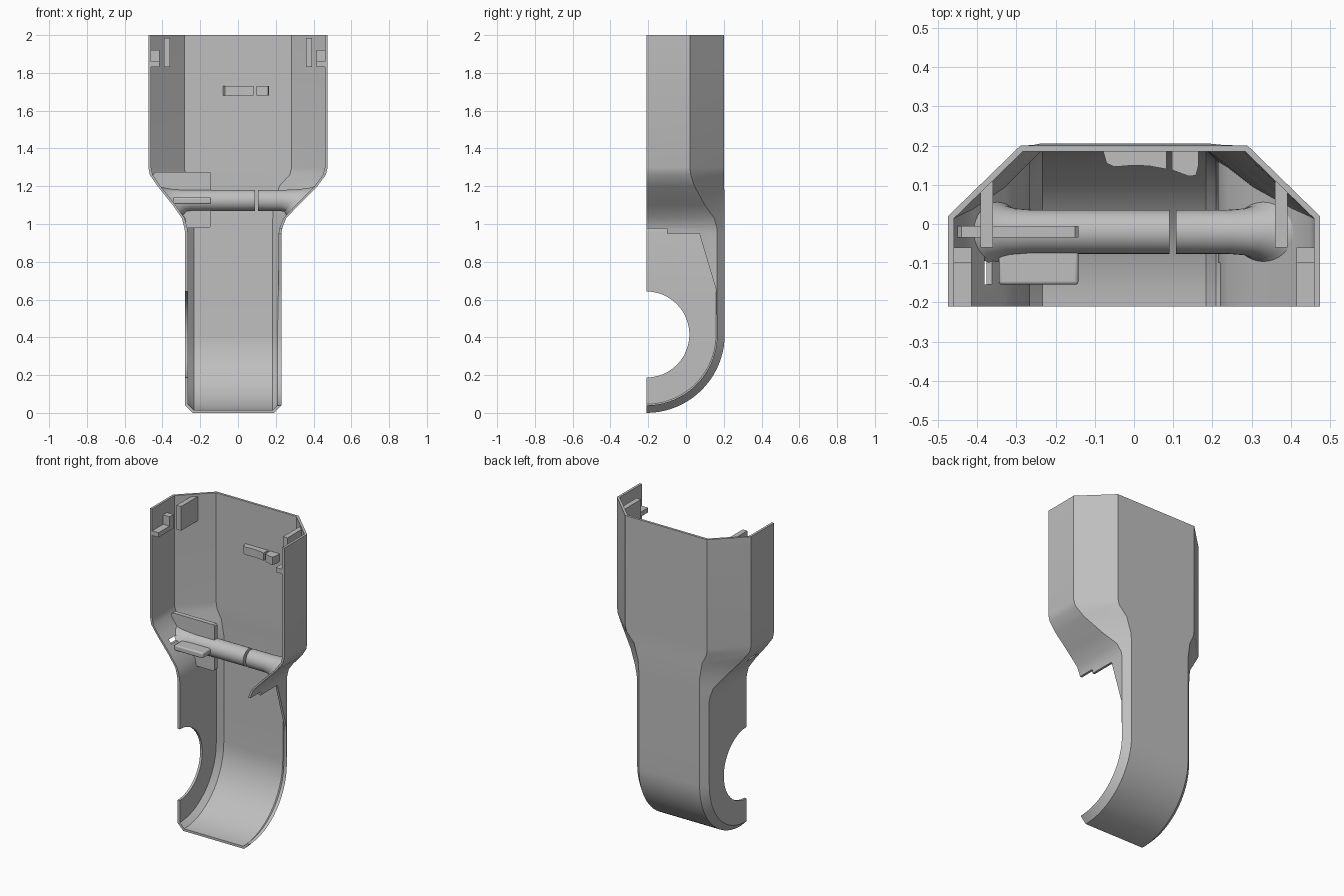
import bpy, bmesh, math

if "Cube" in bpy.data.objects:
    bpy.data.objects.remove(bpy.data.objects["Cube"], do_unlink=True)

grey = bpy.data.materials.new("plain grey")
grey.use_nodes = True
colour = (0.52, 0.52, 0.52, 1)
grey.diffuse_color = colour
grey.node_tree.nodes["Principled BSDF"].inputs["Base Color"].default_value = colour

FRONT, MID, R = -0.21, 0.415, 0.415   # open front plane, height and radius of the bottom curve


def finish(name, bm):
    bmesh.ops.recalc_face_normals(bm, faces=bm.faces)
    mesh = bpy.data.meshes.new(name)
    bm.to_mesh(mesh)
    bm.free()
    ob = bpy.data.objects.new(name, mesh)
    bpy.context.collection.objects.link(ob)
    mesh.materials.append(grey)
    return ob


def loft(name, rings):
    """Closed solid through equal-length rings of points."""
    bm = bmesh.new()
    vs = [[bm.verts.new(p) for p in ring] for ring in rings]
    n = len(vs[0])
    for a, b in zip(vs, vs[1:]):
        for i in range(n):
            j = (i + 1) % n
            bm.faces.new((a[i], a[j], b[j], b[i]))
    bm.faces.new(vs[0])
    bm.faces.new(vs[-1])
    return finish(name, bm)


def prism(name, pts, lo, hi, axis="z"):
    if axis == "z":
        return loft(name, [[(x, y, h) for x, y in pts] for h in (lo, hi)])
    return loft(name, [[(h, y, z) for y, z in pts] for h in (lo, hi)])


def box(name, x0, x1, y0, y1, z0, z1, bevel=0):
    ob = prism(name, [(x0, y0), (x1, y0), (x1, y1), (x0, y1)], z0, z1)
    if bevel:
        mod = ob.modifiers.new("rounding", "BEVEL")
        mod.width, mod.segments = bevel, 3
    return ob


def cut(target, cutter):
    mod = target.modifiers.new("cut", "BOOLEAN")
    mod.operation, mod.solver, mod.object = "DIFFERENCE", "EXACT", cutter
    cutter.hide_render = True
    bpy.context.view_layer.objects.active = target
    bpy.ops.object.modifier_apply(modifier=mod.name)
    bpy.data.objects.remove(cutter, do_unlink=True)


# Channel section: outer outline followed by the parallel inner outline
def section(xl, xr, bl, br, yc, yb, front=FRONT, t=0.015):
    k = t * 0.414
    return [(-xl, front), (-xl, yc), (-bl, yb), (br, yb), (xr, yc), (xr, front),
            (xr - t, front), (xr - t, yc - k), (br - k, yb - t),
            (-bl + k, yb - t), (-xl + t, yc - k), (-xl + t, front)]


# Shell: wide top, necked transition, straight handle, curved bottom
handle = (0.28, 0.23, 0.24, 0.19, 0.165, 0.205)
profile = [
    (2.0, (0.475, 0.475, 0.29, 0.29, 0.02, 0.2)),
    (1.3, (0.475, 0.475, 0.29, 0.29, 0.02, 0.2)),
    (1.26, (0.467, 0.465, 0.285, 0.28, 0.025, 0.2)),
    (1.2, (0.425, 0.42, 0.255, 0.225, 0.045, 0.202)),
    (1.1, (0.345, 0.32, 0.24, 0.195, 0.1, 0.205)),
    (1.03, (0.297, 0.255, 0.24, 0.19, 0.15, 0.205)),
    (0.98, (0.284, 0.235, 0.24, 0.19, 0.163, 0.205)),
    (0.95, handle), (0.6, handle)]
rings = [[(x, y, z) for x, y in section(*dims)] for z, dims in profile]
STEPS = 20
for s in range(STEPS + 1):
    a = math.pi / 2 * s / STEPS
    rings.append([(x, FRONT + (y - FRONT) * math.cos(a), MID - (y - FRONT) * math.sin(a))
                  for x, y in section(*handle, front=-0.16)])
shell = loft("shell", rings)


def arc(r, start, end, n):
    return [(FRONT + r * math.cos(start + (end - start) * i / n),
             MID + r * math.sin(start + (end - start) * i / n)) for i in range(n + 1)]


# Round opening in the right wall, and the open left side of the handle
cut(shell, prism("hole_cutter", arc(0.228, 0, math.tau, 48)[:-1], -0.4, -0.2, "x"))
opening = [(-0.3, 0.975), (-0.1, 0.975), (-0.1, 0.95), (0.07, 0.95), (0.16, 0.65)]
opening += arc(0.375, 0, -math.pi / 2, 20) + [(-0.3, 0.04)]
cut(shell, prism("side_cutter", opening, 0.192, 0.4, "x"))
cut(shell, box("slot_cutter", -0.46, -0.3, -0.155, -0.085, 1.14, 1.165))


# Split cross bar with flared ends that follow the sloping walls
def bar(name, inner, end, slope):
    side = 1 if end > 0 else -1
    rings = []
    for back, r, lean in ((None, 0.056, 0), (0.1, 0.056, 0.3), (0.05, 0.06, 0.7),
                          (0.02, 0.068, 1), (0, 0.08, 1)):
        ring = []
        for i in range(32):
            a = math.tau * i / 32
            dz = r * math.sin(a)
            x = inner if back is None else end + side * (slope * lean * dz - back)
            ring.append((x, -0.02 + r * math.cos(a), 1.125 + dz))
        rings.append(ring)
    return loft(name, rings)


bar("cross_bar_right", 0.09, -0.357, 0.85)
bar("cross_bar_left", 0.107, 0.337, 1.0)

# Bracket plates around the right end of the bar
plate = [(-0.44, 1.275), (-0.15, 1.275), (-0.142, 1.267), (-0.142, 0.988),
         (-0.15, 0.98), (-0.27, 0.98), (-0.28, 1.03), (-0.34, 1.11), (-0.415, 1.2), (-0.455, 1.25)]
bracket = loft("bracket_plate", [[(x, y, z) for x, z in plate] for y in (-0.035, -0.005)])
box("bracket_ledge", -0.345, -0.142, -0.155, -0.06, 1.105, 1.14, 0.008)

# Corner ribs and latch tabs, on both sides of the top
for name, s in (("left", 1), ("right", -1)):
    rib = [(0.36, -0.06), (0.392, -0.06), (0.392, 0.092), (0.36, 0.124)]
    prism("corner_rib_" + name, [(s * x, y) for x, y in rib], 1.83, 1.985)
    xs = sorted((s * 0.415, s * 0.465))
    box("latch_tab_" + name, *xs, FRONT, -0.06, 1.83, 1.86)
    box("latch_stop_" + name, *xs, -0.1, -0.06, 1.86, 1.92)

# Two-piece cradle on the back wall
prism("cradle_long", [(-0.08, 0.19), (-0.07, 0.155), (-0.05, 0.146), (0, 0.15),
                      (0.04, 0.148), (0.083, 0.14), (0.083, 0.19)], 1.68, 1.73)
prism("cradle_short", [(0.097, 0.19), (0.097, 0.138), (0.14, 0.122), (0.158, 0.124),
                       (0.165, 0.15), (0.165, 0.19)], 1.68, 1.73)

# Smooth curves, crisp edges
for ob in bpy.context.collection.objects:
    if ob.type == "MESH":
        bpy.ops.object.select_all(action="DESELECT")
        ob.select_set(True)
        bpy.context.view_layer.objects.active = ob
        bpy.ops.object.shade_smooth_by_angle(angle=math.radians(30))
